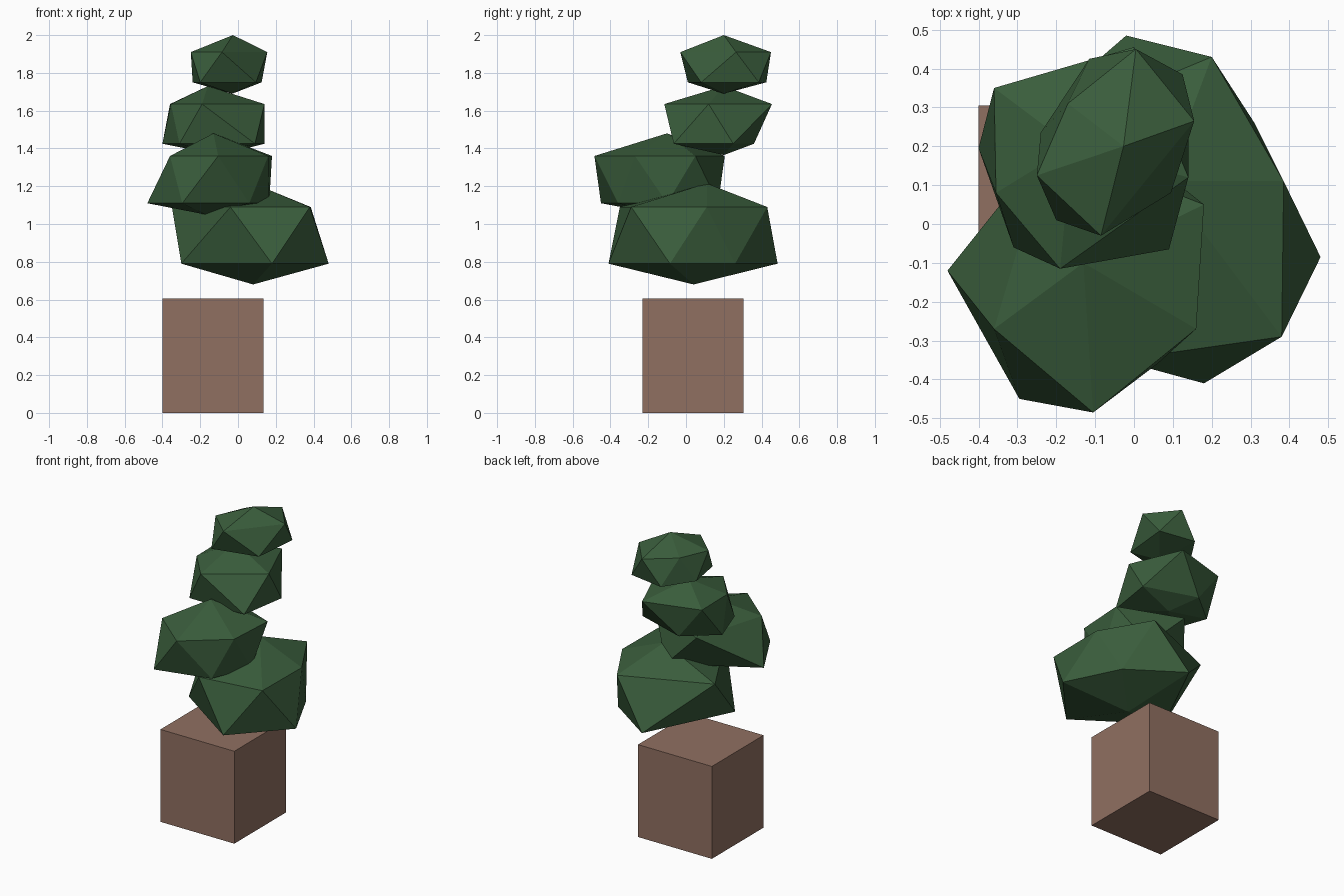
import bpy, bmesh


def material(name, rgb):
    m = bpy.data.materials.new(name)
    m.diffuse_color = (*rgb, 1)
    return m


def finish(bm, name, mat):
    bmesh.ops.recalc_face_normals(bm, faces=bm.faces)
    mesh = bpy.data.meshes.new(name)
    bm.to_mesh(mesh)
    bm.free()
    obj = bpy.data.objects.new(name, mesh)
    mesh.materials.append(mat)
    bpy.context.collection.objects.link(obj)
    return obj


# Irregular 20-sided clump: zigzag belt alternating upper and lower points,
# closed by a top and a bottom tip
def clump(name, top, bottom, z_up, z_low, belt):
    bm = bmesh.new()
    ring = [bm.verts.new((x, y, z_low if i % 2 else z_up))
            for i, (x, y) in enumerate(belt)]
    tips = [bm.verts.new(top), bm.verts.new(bottom)]
    n = len(ring)
    for i in range(n):
        a, b, c = ring[i], ring[(i + 1) % n], ring[(i + 2) % n]
        bm.faces.new((a, b, c))
        bm.faces.new((a, c, tips[i % 2]))
    return finish(bm, name, leaf)


bark = material("bark", (0.28, 0.16, 0.12))
leaf = material("leaf", (0.042, 0.11, 0.045))

# Trunk block
bm = bmesh.new()
bmesh.ops.create_cube(bm, size=1)
for v in bm.verts:
    v.co = (v.co.x * 0.535 - 0.133, v.co.y * 0.535 + 0.037, (v.co.z + 0.5) * 0.605)
finish(bm, "trunk", bark)

# Foliage, lowest to highest
clump("foliage_bottom", (0.08, 0.11, 1.215), (0.08, 0.04, 0.68), 1.09, 0.79,
      [(0.20, 0.43), (-0.02, 0.485), (-0.35, 0.20), (-0.30, -0.08), (-0.04, -0.35),
       (0.18, -0.41), (0.38, -0.29), (0.48, -0.085), (0.385, 0.11), (0.31, 0.26)])
clump("foliage_lower", (-0.13, -0.10, 1.48), (-0.17, -0.13, 1.05), 1.36, 1.11,
      [(-0.36, -0.27), (-0.295, -0.45), (-0.105, -0.485), (0.06, -0.36), (0.16, -0.27),
       (0.165, -0.10), (0.18, 0.05), (0.03, 0.17), (-0.22, 0.205), (-0.48, -0.12)])
clump("foliage_upper", (-0.16, 0.20, 1.73), (-0.10, 0.20, 1.365), 1.635, 1.425,
      [(-0.36, 0.35), (-0.40, 0.195), (-0.355, 0.08), (-0.31, -0.06), (-0.19, -0.115),
       (0.09, -0.065), (0.14, 0.12), (0.14, 0.25), (0.0, 0.455), (-0.20, 0.36)])
clump("foliage_top", (-0.027, 0.20, 2.0), (-0.03, 0.20, 1.69), 1.91, 1.75,
      [(0.005, 0.45), (-0.115, 0.425), (-0.17, 0.31), (-0.24, 0.235), (-0.25, 0.125),
       (-0.20, 0.01), (-0.085, -0.03), (0.095, 0.08), (0.155, 0.265), (0.125, 0.385)])
